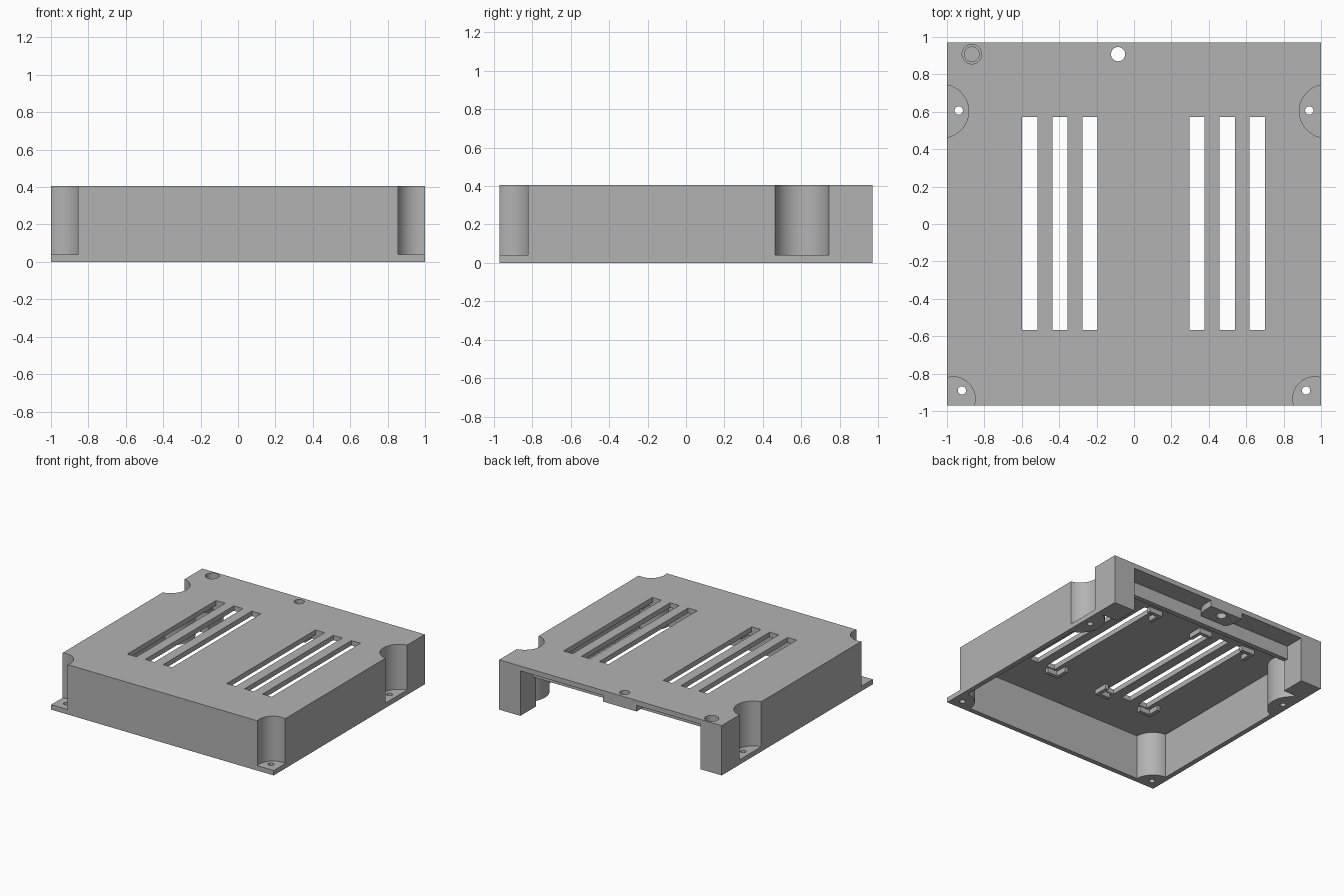
import bpy, bmesh
from math import radians
from mathutils import Matrix

if "Cube" in bpy.data.objects:
    bpy.data.objects.remove(bpy.data.objects["Cube"])

grey = bpy.data.materials.new("plain grey")
grey.use_nodes = True
COLOUR = (0.45, 0.45, 0.45, 1)
grey.diffuse_color = COLOUR
grey.node_tree.nodes["Principled BSDF"].inputs["Base Color"].default_value = COLOUR

W, D, H = 1.0, 0.97, 0.405      # half width, half depth, height
T = 0.04                        # wall and flange thickness
CEIL = H - T


def new_object(name, bm):
    mesh = bpy.data.meshes.new(name)
    bm.to_mesh(mesh)
    bm.free()
    mesh.materials.append(grey)
    ob = bpy.data.objects.new(name, mesh)
    bpy.context.collection.objects.link(ob)
    return ob


def box(name, x0, x1, y0, y1, z0, z1):
    bm = bmesh.new()
    centre = ((x0 + x1) / 2, (y0 + y1) / 2, (z0 + z1) / 2)
    size = Matrix.Diagonal((x1 - x0, y1 - y0, z1 - z0, 1))
    bmesh.ops.create_cube(bm, size=1, matrix=Matrix.Translation(centre) @ size)
    return new_object(name, bm)


def cylinder(name, x, y, r, z0, z1):
    bm = bmesh.new()
    bmesh.ops.create_cone(bm, cap_ends=True, segments=48, radius1=r, radius2=r,
                          depth=z1 - z0, matrix=Matrix.Translation((x, y, (z0 + z1) / 2)))
    return new_object(name, bm)


def combine(target, tool, operation="DIFFERENCE", keep=False):
    mod = target.modifiers.new("cut", "BOOLEAN")
    mod.operation, mod.solver, mod.object = operation, "EXACT", tool
    graph = bpy.context.evaluated_depsgraph_get()
    mesh = bpy.data.meshes.new_from_object(target.evaluated_get(graph))
    target.modifiers.clear()
    target.data = mesh
    if not keep:
        bpy.data.objects.remove(tool)


# Screw pockets: x, y, radius, then screw hole x, y
pockets = []
for s in (-1, 1):
    pockets.append((s * 0.967, -0.935, 0.118, s * 0.92, -0.89))
    pockets.append((s * 1.027, 0.603, 0.143, s * 0.937, 0.607))

# Outer case and its hollow, leaving a round wall behind each pocket
cover = box("case_cover", -W, W, -D, D, 0, H)
hollow = box("hollow_cutter", -W + T, W - T, -D + T, 0.77, -0.1, CEIL)
for x, y, r, hx, hy in pockets:
    combine(hollow, cylinder("post", x, y, r + T, -0.2, 0.6))
combine(cover, hollow)

# Rear opening between the corner pillars, with a hanging lip
combine(cover, box("rear_cutter", -0.81, 0.81, 0.81, 1.1, -0.1, CEIL))
combine(cover, box("lip_cutter", -0.81, 0.81, 0.7, 0.9, -0.1, 0.255))

# Screw pockets and holes in the flanges
for x, y, r, hx, hy in pockets:
    combine(cover, cylinder("pocket_cutter", x, y, r, T, 0.6))
    combine(cover, cylinder("screw_cutter", hx, hy, 0.022, -0.1, 0.2))

# Vent slots in two groups
VENTS = (-0.396, 0.498)
for cx in VENTS:
    for i in (-1, 0, 1):
        x = cx + i * 0.161
        combine(cover, box("slot_cutter", x - 0.041, x + 0.041, -0.567, 0.572, 0.2, 0.6))

# Stepped blind hole over the rear pillar
combine(cover, cylinder("bore_cutter", -0.867, 0.908, 0.052, H - 0.05, 0.6))
combine(cover, cylinder("bore_cutter", -0.867, 0.908, 0.039, 0.15, 0.6))

# Rounded boss under the rear screw hole
BX, BY = -0.085, 0.908
boss = cylinder("rear_boss", BX, BY, 0.15, 0.315, CEIL)
combine(boss, box("boss_block", BX - 0.15, BX + 0.15, BY, 1.2, 0.315, CEIL), "UNION")
combine(boss, box("boss_trim", -1, 1, D, 1.4, 0, 1))
hole = cylinder("hole_cutter", BX, BY, 0.038, 0, 0.6)
combine(boss, hole, keep=True)
combine(cover, hole)

# Corner brackets framing each vent group under the roof
brackets = []
for cx in VENTS:
    for sx in (-1, 1):
        for sy in (-1, 1):
            x, y = cx + sx * 0.265, sy * 0.605
            xi, xa = x - sx * 0.03, x - sx * 0.12
            yi, ya = y - sy * 0.03, y - sy * 0.12
            arm = box("vent_bracket", min(x, xa), max(x, xa), min(y, yi), max(y, yi), 0.325, CEIL)
            side = box("arm", min(x, xi), max(x, xi), min(y, ya), max(y, ya), 0.325, CEIL)
            combine(arm, side, "UNION")
            brackets.append(arm)

# Smooth the round walls and keep the edges crisp
bpy.ops.object.select_all(action="DESELECT")
for ob in [cover, boss] + brackets:
    ob.select_set(True)
bpy.context.view_layer.objects.active = cover
bpy.ops.object.shade_smooth_by_angle(angle=radians(30))
